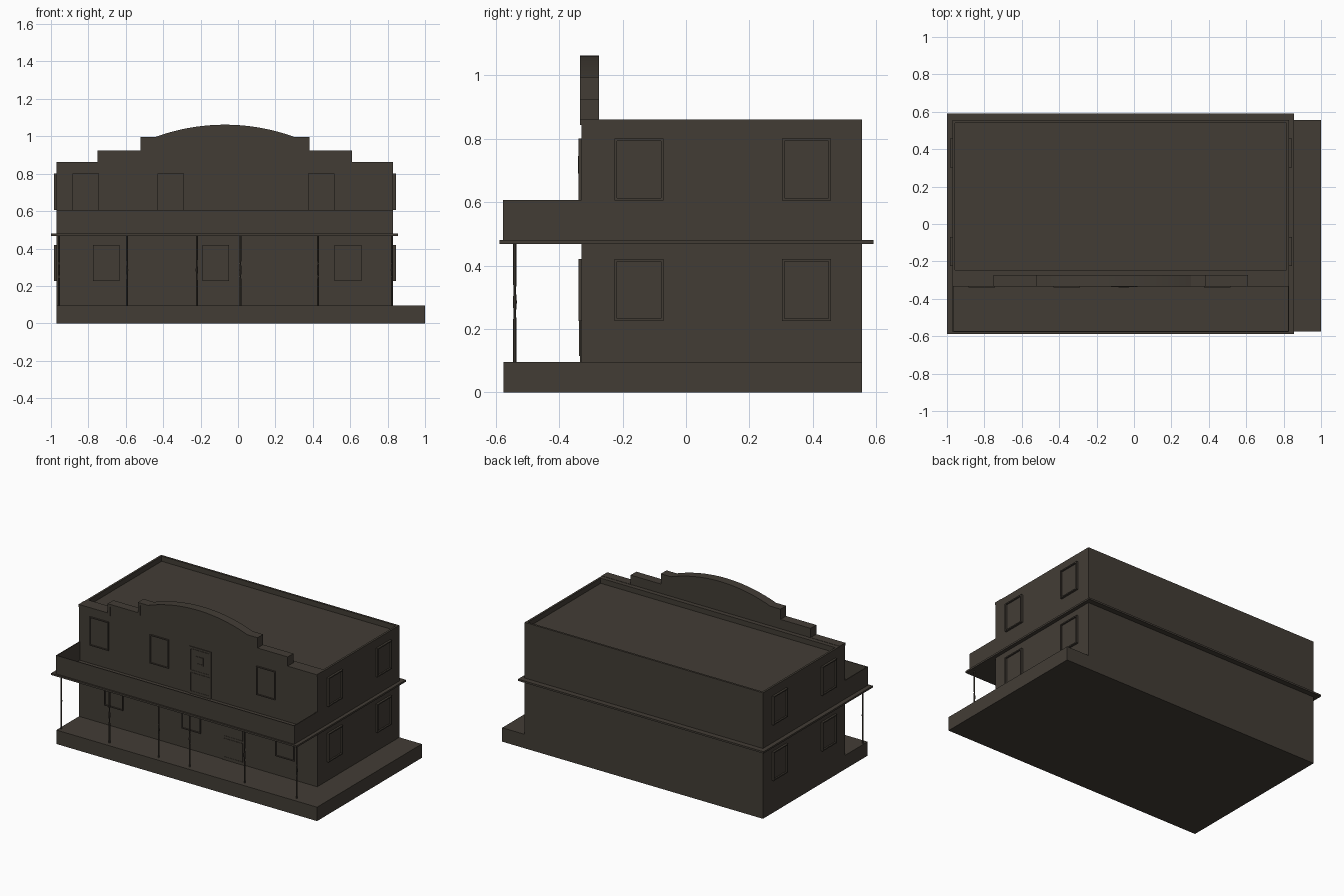
import bpy, bmesh, math
from mathutils import Matrix, Vector

if "Cube" in bpy.data.objects:
    bpy.data.objects.remove(bpy.data.objects["Cube"])

wood = bpy.data.materials.new("dark brown wood")
wood.diffuse_color = (0.055, 0.046, 0.036, 1)
wood.use_nodes = True
wood.node_tree.nodes["Principled BSDF"].inputs["Base Color"].default_value = wood.diffuse_color


def finish(bm, name):
    bmesh.ops.recalc_face_normals(bm, faces=bm.faces)
    mesh = bpy.data.meshes.new(name)
    bm.to_mesh(mesh)
    bm.free()
    mesh.materials.append(wood)
    ob = bpy.data.objects.new(name, mesh)
    bpy.context.collection.objects.link(ob)
    return ob


def box_bm(lo, hi):
    lo, hi = Vector(lo), Vector(hi)
    bm = bmesh.new()
    bmesh.ops.create_cube(bm, size=1)
    bmesh.ops.scale(bm, vec=hi - lo, verts=bm.verts)
    bmesh.ops.translate(bm, vec=(lo + hi) / 2, verts=bm.verts)
    return bm


def box(name, lo, hi):
    return finish(box_bm(lo, hi), name)


def recess(bm, direction, thickness, depth, front=None):
    """Inset the face pointing along direction and sink it straight in."""
    d = Vector(direction)
    bm.normal_update()
    face = max(bm.faces, key=lambda f: f.normal.dot(d))
    bmesh.ops.inset_region(bm, faces=[face], thickness=thickness)
    if front is not None:
        for v in face.verts:
            if v.co.y < 0:
                v.co.y = front
    face = bmesh.ops.extrude_discrete_faces(bm, faces=[face])["faces"][0]
    bmesh.ops.translate(bm, vec=-d * depth, verts=face.verts)


def prism(name, points, y0, y1):
    """Extrude an outline in x and z from y0 to y1."""
    bm = bmesh.new()
    face = bm.faces.new([bm.verts.new((x, y0, z)) for x, z in points])
    ext = bmesh.ops.extrude_face_region(bm, geom=[face])["geom"]
    bmesh.ops.translate(bm, vec=(0, y1 - y0, 0),
                        verts=[v for v in ext if isinstance(v, bmesh.types.BMVert)])
    return finish(bm, name)


def framed(name, w, z0, z1, depth, border, sink, place):
    """Framed plate facing -y, placed by a matrix."""
    bm = box_bm((-w / 2, -depth, z0), (w / 2, 0.004, z1))
    recess(bm, (0, -1, 0), border, sink)
    bm.transform(place)
    return finish(bm, name)


# Plinth, main body with sunken roof, and cornice that is also the balcony floor
box("plinth", (-0.97, -0.575, 0), (1.0, 0.555, 0.095))
body = box_bm((-0.97, -0.33, 0.09), (0.83, 0.555, 0.86))
recess(body, (0, 0, 1), 0.02, 0.035, front=-0.245)
finish(body, "main_building")
box("cornice_floor", (-1.0, -0.588, 0.468), (0.855, 0.592, 0.48))

# Balcony parapet
box("balcony_front", (-0.97, -0.578, 0.478), (0.83, -0.572, 0.606))
for side, x in (("left", -0.97), ("right", 0.824)):
    box("balcony_" + side, (x, -0.573, 0.478), (x + 0.006, -0.329, 0.606))

# Stepped and arched false front
MID = -0.07


def skyline(dx, dz):
    left = [(-0.97, 0.862), (-0.75 + dx, 0.862), (-0.75 + dx, 0.925),
            (-0.522 + dx, 0.925), (-0.522 + dx, 0.995)]
    half, rise = 0.375, 0.067
    r = (half ** 2 + rise ** 2) / (2 * rise)
    a = math.asin(half / r)
    arc = []
    for i in range(25):
        t = -a + 2 * a * i / 24
        arc.append((MID + r * math.sin(t), 0.995 + rise - r + r * math.cos(t)))
    right = [(2 * MID - x, z) for x, z in reversed(left)]
    return [(x, z - dz) for x, z in left + arc + right]


prism("false_front", [(-0.968, 0.835)] + skyline(0.008, 0.009) + [(0.828, 0.835)],
      -0.33, -0.276)
prism("false_front_trim", skyline(0, 0) + skyline(0.016, 0.018)[::-1], -0.335, -0.274)

# Windows: lower and upper storeys share their heights
LOW, HIGH = (0.225, 0.42), (0.605, 0.80)
for storey, (z0, z1), centres in (("lower", LOW, (-0.705, -0.12, 0.588)),
                                  ("upper", HIGH, (-0.815, -0.36, 0.445))):
    for x in centres:
        framed(storey + "_front_window", 0.142, z0, z1, 0.009, 0.008, 0.007,
               Matrix.Translation((x, -0.33, 0)))
    for y in (-0.148, 0.38):
        for side, x, turn in (("left", -0.97, -90), ("right", 0.83, 90)):
            framed(f"{storey}_{side}_window", 0.155, z0, z1, 0.014, 0.011, 0.01,
                   Matrix.Translation((x, y, 0)) @ Matrix.Rotation(math.radians(turn), 4, 'Z'))

# Doors with two sunken panels each
for storey, x, z in (("lower", 0.2, 0.095), ("upper", -0.052, 0.478)):
    box(storey + "_door", (x - 0.082, -0.335, z), (x + 0.082, -0.326, z + 0.323))
    for part, z0, z1 in (("bottom", 0.02, 0.148), ("top", 0.163, 0.31)):
        framed(f"{storey}_door_{part}_panel", 0.144, z + z0, z + z1, 0.003, 0.004, 0.002,
               Matrix.Translation((x, -0.335, 0)))
framed("upper_door_light", 0.056, 0.69, 0.746, 0.004, 0.013, 0.003,
       Matrix.Translation((-0.054, -0.336, 0)))

# Slender turned porch posts
PROFILE = [(0.095, 0.005), (0.23, 0.005), (0.25, 0.0035), (0.285, 0.0065),
           (0.32, 0.0035), (0.34, 0.005), (0.47, 0.005)]
for x in (-0.957, -0.593, -0.22, 0.013, 0.428, 0.823):
    bm = bmesh.new()
    rings = [[bm.verts.new((x + r * math.cos(k * math.pi / 4),
                            -0.54 + r * math.sin(k * math.pi / 4), z)) for k in range(8)]
             for z, r in PROFILE]
    for a, b in zip(rings, rings[1:]):
        for k in range(8):
            bm.faces.new((a[k], a[(k + 1) % 8], b[(k + 1) % 8], b[k]))
    bm.faces.new(rings[0])
    bm.faces.new(rings[-1])
    finish(bm, "porch_post")
